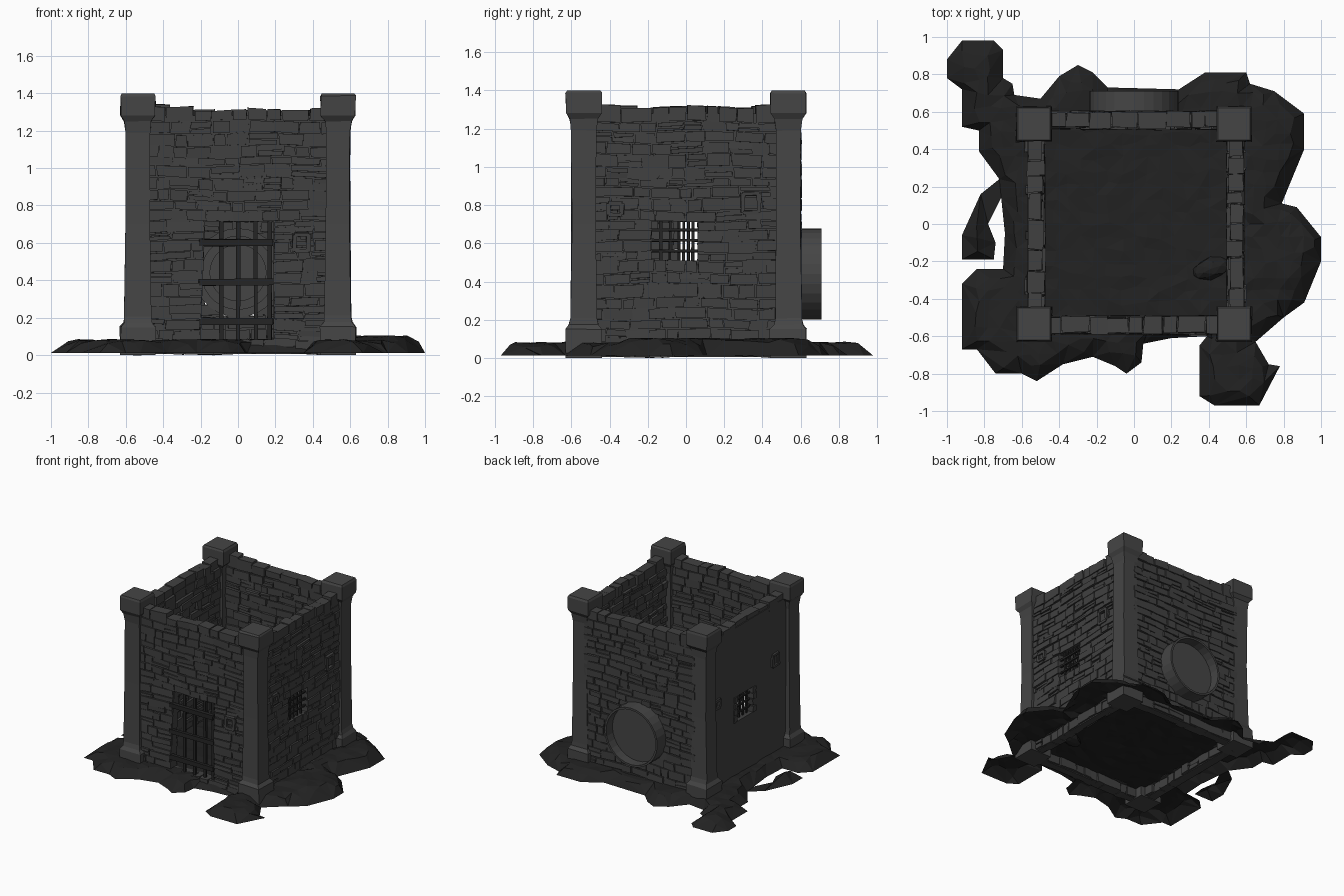
import bpy, bmesh, math, random
from mathutils import Vector
from mathutils.geometry import delaunay_2d_cdt, intersect_point_line

if "Cube" in bpy.data.objects:
    bpy.data.objects.remove(bpy.data.objects["Cube"])
random.seed(7)
R = random.uniform


def mat(name, v):
    m = bpy.data.materials.new(name)
    m.diffuse_color = (v, v, v, 1)
    m.use_nodes = True
    m.node_tree.nodes["Principled BSDF"].inputs["Base Color"].default_value = m.diffuse_color
    return m


STONE = mat("wall_stone", 0.052)
PILLAR = mat("pillar_stone", 0.06)
EARTH = mat("dark_earth", 0.016)
IRON = mat("dark_iron", 0.018)


def finish(bm, name, m):
    bmesh.ops.recalc_face_normals(bm, faces=bm.faces)
    me = bpy.data.meshes.new(name)
    bm.to_mesh(me)
    bm.free()
    me.materials.append(m)
    ob = bpy.data.objects.new(name, me)
    bpy.context.collection.objects.link(ob)
    return ob


def loft(bm, rings):
    rows = [[bm.verts.new(p) for p in r] for r in rings]
    n = len(rows[0])
    for a, b in zip(rows, rows[1:]):
        for i in range(n):
            j = (i + 1) % n
            bm.faces.new((a[i], a[j], b[j], b[i]))
    bm.faces.new(rows[0][::-1])
    bm.faces.new(rows[-1])


def block(bm, place, u, d, z, jit=0.0, warp=0.0):
    """Box in wall space (along, outward, up) with jittered corners."""
    def pt(a, b, c):
        c2 = c + warp * math.sin(9 * a + 6 * c)
        return place(a + R(-jit, jit), b + R(-jit, jit) * .6, c2 + R(-jit, jit) * .7)
    loft(bm, [[pt(u[0], d[0], c), pt(u[1], d[0], c), pt(u[1], d[1], c), pt(u[0], d[1], c)]
              for c in z])


# wall placements: along, outward distance, up -> world
SIDES = {
    "front": lambda u, d, z: Vector((u, -d, z)),
    "back": lambda u, d, z: Vector((u, d, z)),
    "right": lambda u, d, z: Vector((d, u, z)),
    "left": lambda u, d, z: Vector((-d, u, z)),
}


def rect(u0, u1, z0, z1):
    return lambda z: (u0, u1) if z0 < z < z1 else None


def disc(c, zc, r):
    def f(z):
        h = r * r - (z - zc) ** 2
        return (c - math.sqrt(h), c + math.sqrt(h)) if h > 0 else None
    return f


def door_gap(z):
    return (-0.205 + 0.04 * z, 0.19) if 0.08 < z < 0.715 else None


def wall(side, d0, d1, opening, flat=False):
    place = SIDES[side]
    bm = bmesh.new()
    core = bmesh.new()
    levels = [0.005, 0.08]
    for top, n in ((0.51, 7), (0.715, 4), (1.30, 10)):
        base = levels[-1]
        step = (top - base) / n
        for k in range(1, n + 1):
            levels.append(base + step * k + (R(-.012, .012) if k < n else 0))
    for k, (z0, z1) in enumerate(zip(levels, levels[1:])):
        last = k == len(levels) - 2
        gap = opening((z0 + z1) / 2)
        spans = [(-0.5, gap[0]), (gap[1], 0.5)] if gap else [(-0.5, 0.5)]
        for a, b in spans:
            block(core, place, (a, b), (d0 + .014, d1 if flat else d1 - .012),
                  (z0, z1 - (.02 if last else 0)))
            u = a
            while u < b - 1e-4:
                w = R(.06, .17)
                e = b if u + w > b - .05 else u + w
                top = 1.31 + .1 * u * u + R(-.008, .012) if last else z1
                cuts = [z0, top]
                if not last and e - u > .08 and R(0, 1) < .2:
                    cuts = [z0, z0 + (z1 - z0) * R(.4, .6), z1]
                for s, t in zip(cuts, cuts[1:]):
                    out = d1 - .008 if flat and not last else d1 + R(-.007, .005)
                    block(bm, place, (u + .003, e - .003), (d0 + R(-.012, .010), out),
                          (s + .003, t - .003), .005, .006)
                u = e
    finish(core, side + "_wall_mortar", STONE)
    finish(bm, side + "_wall_stones", STONE)


wall("front", .50, .585, door_gap)
wall("back", .515, .60, disc(0, .44, .225))
wall("right", .505, .585, rect(-.18, .06, .51, .715))
wall("left", .485, .57, rect(-.06, .18, .51, .715), flat=True)

# small protruding brackets on the walls
bm = bmesh.new()
for side, d, u, z, w, h in (("front", .585, .34, .60, .075, .09), ("right", .585, .34, .81, .085, .10),
                            ("right", .585, -.37, .78, .07, .06), ("left", .57, -.33, .83, .07, .09),
                            ("left", .57, .42, .75, .06, .06)):
    p = SIDES[side]
    dd = (d - .02, d + .014)
    for s in (-1, 1):
        block(bm, p, (u + s * w / 2 - .011, u + s * w / 2 + .011), dd, (z - h / 2, z + h / 2), .004)
        zz = z + s * h / 2
        block(bm, p, (u - w / 2, u + w / 2), dd, (zz - .01, zz + .01), .004)
# rough surround of the left window
for z in (.515, .57, .62, .67):
    for u in (-.06, .18):
        block(bm, SIDES["left"], (u - .02, u + .02), (.50, .578), (z, z + .045), .006)
finish(bm, "wall_brackets", STONE)

# corner pillars: base, tapered shaft, cap
PROFILE = ((0, .095), (.15, .095), (.175, .076), (.21, .071), (.7, .064), (1.19, .064),
           (1.25, .072), (1.28, .093), (1.385, .093), (1.40, .086))
for n, (sx, sy) in enumerate(((-1, -1), (1, -1), (1, 1), (-1, 1))):
    bm = bmesh.new()
    rings = []
    for z, h in PROFILE:
        j = .004 if 0 < z < 1.39 else 0
        rings.append([Vector((sx * .535 + a * h + R(-j, j), sy * .535 + b * h + R(-j, j), z + R(-j, j)))
                      for a, b in ((-1, -1), (1, -1), (1, 1), (-1, 1))])
    loft(bm, rings)
    finish(bm, "corner_pillar_%d" % (n + 1), PILLAR)

# drain pipe through the back wall, recessed outside and stepped inside
bm = bmesh.new()
N = 28
loft(bm, [[Vector((r * math.cos(2 * math.pi * i / N), y, .44 + r * math.sin(2 * math.pi * i / N)))
           for i in range(N)]
          for r, y in ((.222, .63), (.222, .71), (.238, .71), (.238, .505), (.195, .505),
                       (.195, .56), (.15, .56), (.15, .60))])
finish(bm, "drain_pipe", PILLAR)

# iron door grate
bm = bmesh.new()
front = SIDES["front"]
for u in (-.09, 0, .095, .17):
    block(bm, front, (u - .01, u + .01), (.545, .565), (.07, .72), .003)
for z in (.18, .39, .60):
    block(bm, front, (-.21, .19), (.562, .59), (z - .018, z + .018), .004)
finish(bm, "door_grate", IRON)

# iron window bars
for side, d, u0 in (("right", .555, -.18), ("left", .535, -.06)):
    bm = bmesh.new()
    for k in range(1, 5):
        u = u0 + .048 * k
        block(bm, SIDES[side], (u - .007, u + .007), (d - .007, d + .007), (.50, .72), .003)
    for z in (.56, .615, .67):
        block(bm, SIDES[side], (u0 - .01, u0 + .25), (d, d + .014), (z - .007, z + .007), .003)
    finish(bm, side + "_window_bars", IRON)

# ragged earth base: hollow shell rising from its outline
OUTLINE = [(-1, .88), (-.92, .98), (-.75, .98), (-.70, .93), (-.70, .78), (-.65, .75), (-.64, .69),
           (-.50, .67), (-.40, .79), (-.30, .85), (-.22, .81), (-.14, .73), (.24, .72), (.38, .81),
           (.60, .81), (.62, .75), (.75, .71), (.91, .59), (.91, .40), (.79, .11), (.87, .09),
           (1, -.07), (1, -.20), (.91, -.42), (.80, -.50), (.65, -.63), (.72, -.75), (.78, -.76),
           (.67, -.97), (.43, -.97), (.35, -.92), (.35, -.65), (.39, -.60), (.20, -.61), (.05, -.64),
           (.04, -.74), (-.04, -.80), (-.10, -.76), (-.22, -.71), (-.38, -.75), (-.52, -.84),
           (-.60, -.80), (-.74, -.80), (-.84, -.67), (-.92, -.67), (-.92, -.32), (-.84, -.24),
           (-.70, -.24), (-.69, -.05), (-.71, .14), (-.78, 0), (-.74, -.10), (-.75, -.19),
           (-.92, -.19), (-.92, -.06), (-.82, .16), (-.72, .24), (-.83, .39), (-.83, .50),
           (-.92, .52), (-.92, .72), (-1, .78)]
rim = [Vector(p) for p in OUTLINE]


def rim_distance(p):
    best = 9
    for a, b in zip(rim, rim[1:] + rim[:1]):
        q, t = intersect_point_line(p, a, b)
        q = a if t < 0 else b if t > 1 else q
        best = min(best, (p - Vector((q[0], q[1]))).length)
    return best


pts = list(rim)
for i in range(-14, 15):
    for j in range(-14, 15):
        p = Vector((i * .07 + R(-.018, .018), j * .07 + R(-.018, .018)))
        if rim_distance(p) > .03:
            pts.append(p)
out = delaunay_2d_cdt(pts, [], [list(range(len(rim)))], 1, 1e-5)
bm = bmesh.new()
vs = []
for p in out[0]:
    d = rim_distance(p)
    z = .012
    if d > .005:
        bump = .02 if p.x > .62 and -.3 < p.y < .7 else 0
        z = .045 + .035 * min(1, d / .08) + bump * min(1, d / .1) + R(-.006, .006)
    vs.append(bm.verts.new((p.x, p.y, z)))
for f in out[2]:
    bm.faces.new([vs[i] for i in f])
bmesh.ops.delete(bm, geom=[v for v in bm.verts if not v.link_faces], context='VERTS')
finish(bm, "earth_base", EARTH)

# low heap of rubble
bm = bmesh.new()
bmesh.ops.create_icosphere(bm, subdivisions=2, radius=1)
for v in bm.verts:
    v.co = Vector((.41 + v.co.x * .10, -.24 + v.co.y * .06 + v.co.x * .02,
                   .08 + v.co.z * .05)) + Vector((R(-.008, .008), R(-.008, .008), 0))
finish(bm, "rubble_heap", EARTH)
